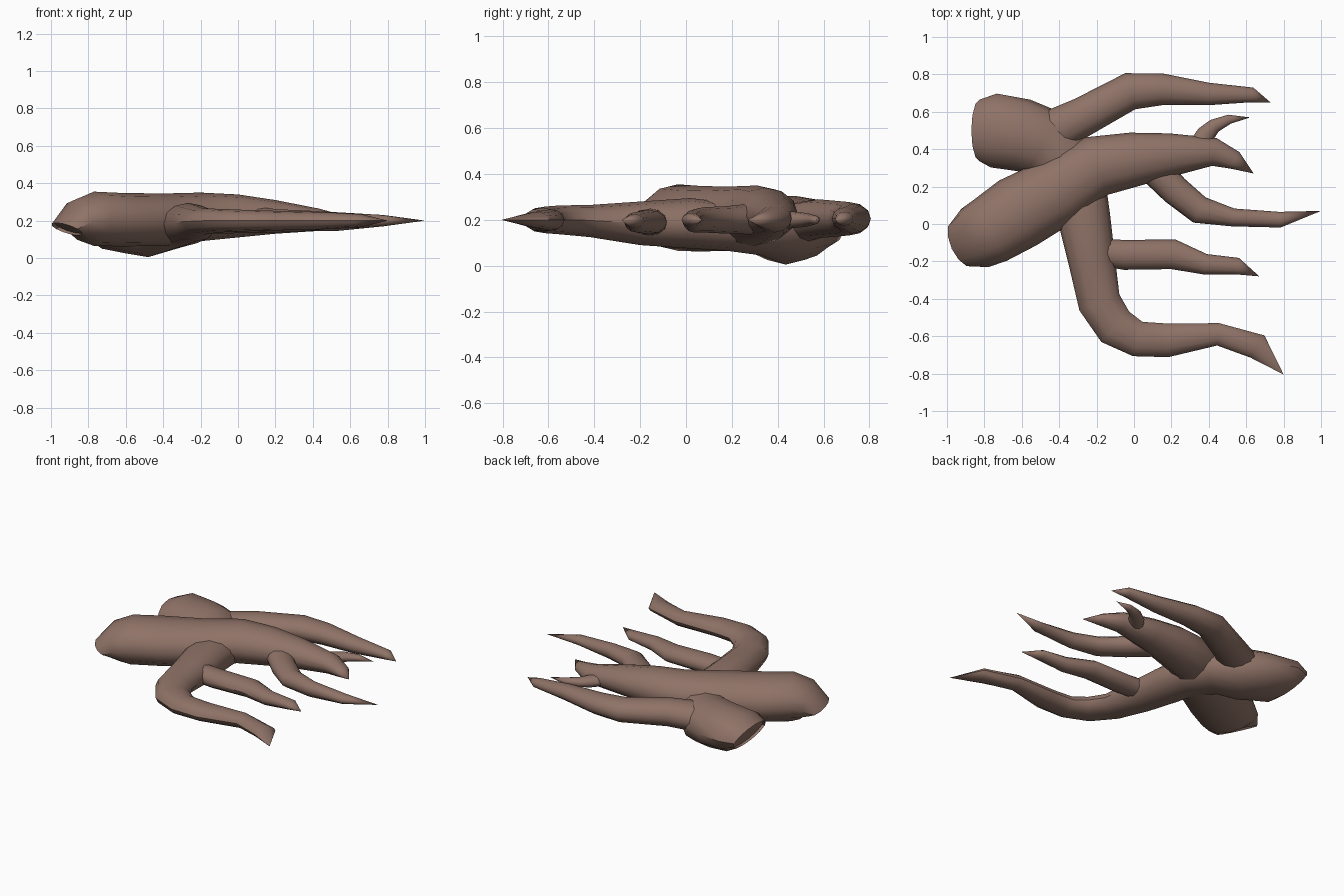
import bpy, bmesh, math
from mathutils import Vector

wood = bpy.data.materials.new("brown bark")
wood.diffuse_color = (0.275, 0.170, 0.135, 1)
SIDES = 12


def limb(name, path, recess=0.0, slant=0.0):
    """Loft oval rings along a path of (x, y, half width, z, half height), ending in a point."""
    bm = bmesh.new()
    rings = []
    pts = [Vector((p[0], p[1], p[3])) for p in path]
    for i in range(len(path) - 1):
        ahead = pts[i + 1] - pts[i]
        behind = pts[i] - pts[max(i - 1, 0)]
        t = ahead.normalized() + behind.normalized()
        side = Vector((-t.y, t.x, 0)).normalized()
        # The slanted cut fades out over the first two rings
        shift = t.normalized() * slant * (1, 0.5)[i] if i < 2 else Vector()
        ring = []
        for k in range(SIDES):
            a = 2 * math.pi * k / SIDES
            ring.append(bm.verts.new(pts[i] + side * path[i][2] * math.cos(a)
                                     - shift * math.sin(a)
                                     + Vector((0, 0, path[i][4] * math.sin(a)))))
        rings.append(ring)
    for a, b in zip(rings, rings[1:]):
        for k in range(SIDES):
            n = (k + 1) % SIDES
            bm.faces.new((a[k], a[n], b[n], b[k]))
    # Broken start, optionally hollowed
    cap = bm.faces.new(rings[0])
    if recess:
        direction = (pts[1] - pts[0]).normalized()
        bmesh.ops.inset_region(bm, faces=[cap], thickness=0.015)
        for v in cap.verts:
            v.co += direction * recess
    # Pointed tip
    tip = bm.verts.new(pts[-1])
    for k in range(SIDES):
        bm.faces.new((rings[-1][k], rings[-1][(k + 1) % SIDES], tip))
    bmesh.ops.recalc_face_normals(bm, faces=bm.faces)
    me = bpy.data.meshes.new(name)
    bm.to_mesh(me)
    bm.free()
    me.materials.append(wood)
    ob = bpy.data.objects.new(name, me)
    bpy.context.collection.objects.link(ob)
    bpy.ops.object.select_all(action='DESELECT')
    ob.select_set(True)
    bpy.context.view_layer.objects.active = ob
    bpy.ops.object.shade_smooth_by_angle(angle=math.radians(40))


# Main root, with a slanted broken end facing downward
limb("main_root", [
    (-0.915, -0.105, 0.135, 0.155, 0.07), (-0.85, -0.075, 0.172, 0.195, 0.125),
    (-0.77, -0.035, 0.185, 0.21, 0.145), (-0.62, 0.06, 0.20, 0.205, 0.143),
    (-0.40, 0.18, 0.185, 0.205, 0.14), (-0.20, 0.31, 0.165, 0.22, 0.13),
    (0.0, 0.345, 0.145, 0.225, 0.115), (0.20, 0.37, 0.115, 0.22, 0.09),
    (0.43, 0.385, 0.075, 0.205, 0.06), (0.54, 0.34, 0.05, 0.20, 0.035),
    (0.64, 0.27, 0, 0.20, 0)], recess=0.02, slant=0.075)

# Thick stump that passes beneath the main root and bends into the long lower root
limb("stump_and_lower_root", [
    (-0.825, 0.50, 0.165, 0.17, 0.085), (-0.75, 0.50, 0.198, 0.175, 0.125),
    (-0.60, 0.475, 0.195, 0.165, 0.14), (-0.48, 0.435, 0.185, 0.155, 0.15),
    (-0.36, 0.33, 0.17, 0.16, 0.115), (-0.29, 0.18, 0.145, 0.17, 0.105),
    (-0.265, 0.02, 0.14, 0.185, 0.11),
    (-0.225, -0.20, 0.125, 0.185, 0.095), (-0.185, -0.42, 0.115, 0.195, 0.07),
    (-0.10, -0.55, 0.11, 0.20, 0.063), (0.02, -0.615, 0.095, 0.20, 0.058),
    (0.18, -0.622, 0.09, 0.20, 0.053), (0.45, -0.59, 0.06, 0.20, 0.046),
    (0.66, -0.655, 0.07, 0.20, 0.035), (0.80, -0.805, 0, 0.20, 0)],
    recess=0.02, slant=0.045)

# Upper side root, growing out of the stump
limb("upper_root", [
    (-0.50, 0.46, 0.12, 0.17, 0.09),
    (-0.40, 0.51, 0.115, 0.19, 0.09), (-0.27, 0.575, 0.105, 0.205, 0.085),
    (-0.02, 0.71, 0.10, 0.205, 0.073), (0.15, 0.72, 0.085, 0.205, 0.065),
    (0.40, 0.695, 0.06, 0.205, 0.05), (0.63, 0.69, 0.04, 0.205, 0.03),
    (0.73, 0.65, 0, 0.20, 0)])

# Side shoots
limb("lower_shoot", [
    (-0.20, -0.15, 0.07, 0.19, 0.06), (-0.05, -0.165, 0.08, 0.19, 0.058),
    (0.21, -0.162, 0.08, 0.19, 0.053), (0.38, -0.215, 0.055, 0.19, 0.045),
    (0.55, -0.225, 0.045, 0.195, 0.03), (0.67, -0.28, 0, 0.20, 0)])
limb("middle_shoot", [
    (0.08, 0.32, 0.085, 0.205, 0.07), (0.22, 0.18, 0.08, 0.20, 0.06),
    (0.35, 0.075, 0.075, 0.20, 0.055), (0.53, 0.035, 0.048, 0.195, 0.05),
    (0.78, 0.023, 0.042, 0.20, 0.03), (1.0, 0.07, 0, 0.20, 0)])
limb("small_shoot", [
    (0.34, 0.41, 0.055, 0.20, 0.04), (0.385, 0.48, 0.05, 0.20, 0.035),
    (0.43, 0.525, 0.038, 0.20, 0.03), (0.51, 0.56, 0.025, 0.20, 0.02),
    (0.62, 0.57, 0, 0.20, 0)])
